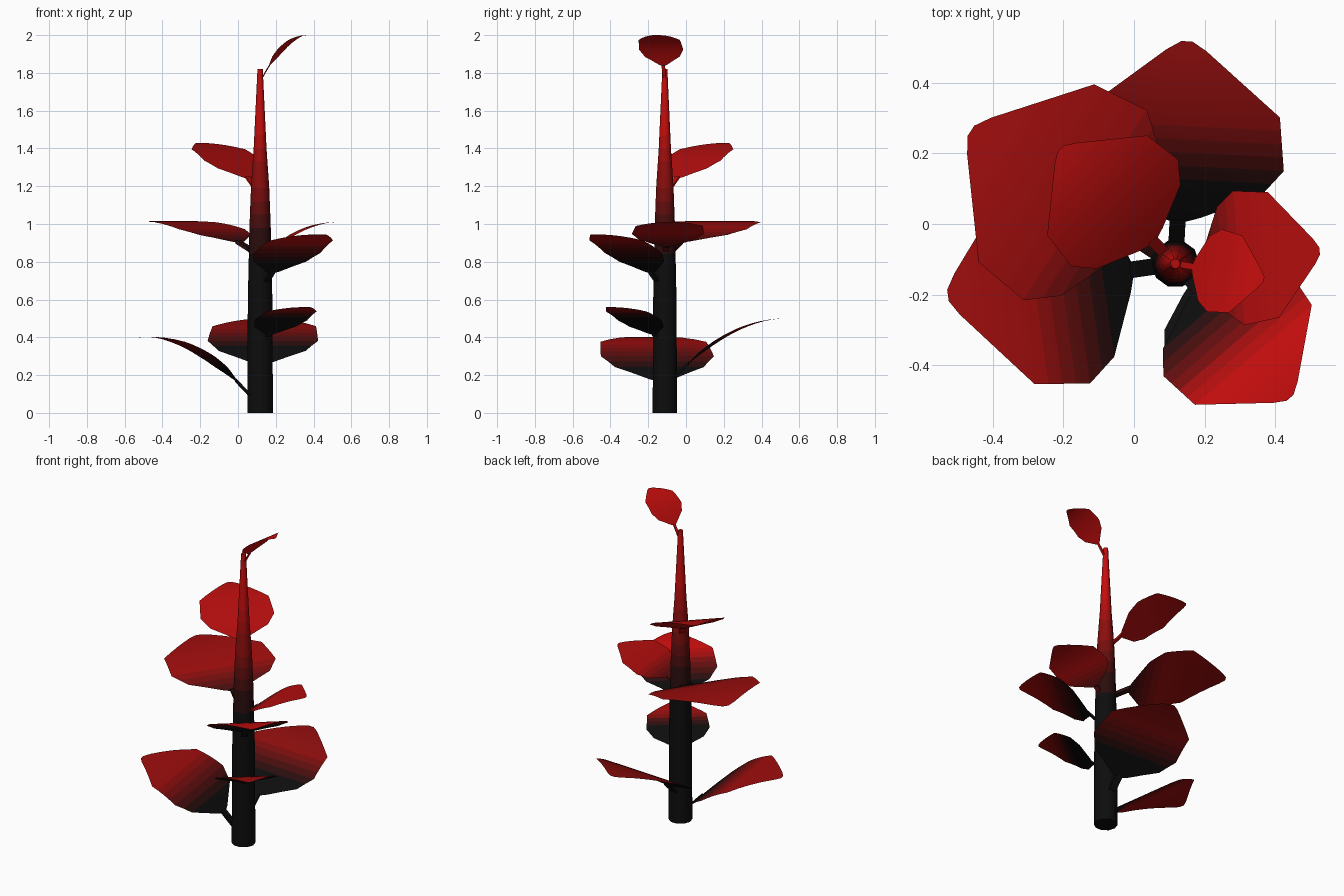
import bpy, bmesh, math
from mathutils import Vector

if "Cube" in bpy.data.objects:
    bpy.data.objects.remove(bpy.data.objects["Cube"])

AXIS = Vector((0.117, -0.112, 0))
SHADES = 9

# black-to-red palette used for the gradients
palette = []
for i in range(SHADES):
    k = i / (SHADES - 1)
    m = bpy.data.materials.new(f"red_shade_{i}")
    m.diffuse_color = (0.004 + 0.55 * k ** 1.6, 0.004, 0.004, 1)
    m.use_nodes = True
    m.node_tree.nodes["Principled BSDF"].inputs["Base Color"].default_value = m.diffuse_color
    palette.append(m)


def shade(k):
    return round(max(0, min(1, k)) * (SHADES - 1))


def lerp(points, x):
    for (a, va), (b, vb) in zip(points, points[1:]):
        if x <= b:
            return va + (vb - va) * (x - a) / (b - a)
    return points[-1][1]


def finish(bm, name):
    me = bpy.data.meshes.new(name)
    bm.to_mesh(me)
    bm.free()
    for m in palette:
        me.materials.append(m)
    for p in me.polygons:
        p.use_smooth = True
    ob = bpy.data.objects.new(name, me)
    bpy.context.collection.objects.link(ob)
    bpy.context.view_layer.objects.active = ob
    ob.select_set(True)
    bpy.ops.object.shade_smooth_by_angle(angle=math.radians(50))
    ob.select_set(False)


# stem: tapered ten-sided column
STEM = [(0, 0.068), (0.6, 0.065), (1.0, 0.056), (1.2, 0.048), (1.4, 0.034), (1.82, 0.014)]


def build_stem():
    bm = bmesh.new()
    sides, rows = 10, 26
    prev = None
    for i in range(rows + 1):
        z = 1.82 * i / rows
        r = lerp(STEM, z)
        ring = [bm.verts.new(AXIS + Vector((r * math.cos(a), r * math.sin(a), z)))
                for a in (2 * math.pi * j / sides for j in range(sides))]
        if prev:
            for j in range(sides):
                n = (j + 1) % sides
                f = bm.faces.new((prev[j], prev[n], ring[n], ring[j]))
                f.material_index = shade((z - 0.85) / 0.6 * 0.85)
        else:
            bm.faces.new(ring[::-1])
        prev = ring
    bm.faces.new(prev).material_index = shade(0.9)
    finish(bm, "stem")


# leaf outline: fraction of the length -> half width as a fraction of the length
OUTLINE = [(0.19, 0.035), (0.21, 0.10), (0.32, 0.365), (0.44, 0.465),
           (0.68, 0.435), (0.96, 0.09), (1.0, 0.025)]
ROWS = [0.19, 0.21, 0.265, 0.32, 0.38, 0.44, 0.50, 0.56, 0.62, 0.68, 0.75, 0.82, 0.89, 0.96, 1.0]


def build_leaf(name, azimuth, length, z0, z1, bend, dark, top):
    a = math.radians(azimuth)
    along = Vector((math.cos(a), math.sin(a), 0))
    across = Vector((-math.sin(a), math.cos(a), 0))
    bm = bmesh.new()

    def point(t, v, dz=0):
        s = (t - 0.08) / 0.92
        h = z0 + (z1 - z0) * (s + bend * s * (1 - s))
        return bm.verts.new(AXIS + along * t * length + across * v * length + Vector((0, 0, h + dz)))

    def tone(t):
        return shade(min(top, (t - dark) / 0.45))

    # stalk: thin flat bar from the stem to the blade
    prev = None
    for t in (0.03, 0.1, 0.2):
        w, d = 0.036, 0.014 * length
        ring = [point(t, -w, -d), point(t, w, -d), point(t, w, d), point(t, -w, d)]
        if prev:
            for j in range(4):
                n = (j + 1) % 4
                bm.faces.new((prev[j], prev[n], ring[n], ring[j])).material_index = tone(t)
        else:
            bm.faces.new(ring[::-1])
        prev = ring
    bm.faces.new(prev)

    # blade: a single curved sheet
    prev = None
    for t in ROWS:
        w = lerp(OUTLINE, t)
        row = [point(t, v) for v in (-w, 0, w)]
        if prev:
            for j in range(2):
                f = bm.faces.new((prev[0][j], row[j], row[j + 1], prev[0][j + 1]))
                f.material_index = tone((t + prev[1]) / 2)
        prev = (row, t)
    finish(bm, name)


build_stem()
# name, azimuth, length, base height, tip height, bend, dark start, brightest tone
for leaf in [
    ("leaf_low_left", 188, 0.65, 0.09, 0.40, 1.2, 0.30, 0.75),
    ("leaf_low_back", 87, 0.63, 0.19, 0.50, 0.95, 0.35, 0.65),
    ("leaf_low_front", -50.5, 0.39, 0.37, 0.56, 1.0, 0.45, 0.70),
    ("leaf_mid_front", -49.5, 0.50, 0.68, 0.945, 1.0, 0.28, 0.95),
    ("leaf_mid_left", 147, 0.69, 0.86, 1.01, 1.5, 0.15, 0.70),
    ("leaf_mid_right", 5, 0.41, 0.84, 1.01, 1.0, 0.05, 0.90),
    ("leaf_high_left", 135, 0.46, 1.19, 1.43, 0.9, -0.30, 0.85),
    ("leaf_top", -10, 0.255, 1.79, 2.0, 1.0, -0.50, 0.95),
]:
    build_leaf(*leaf)
